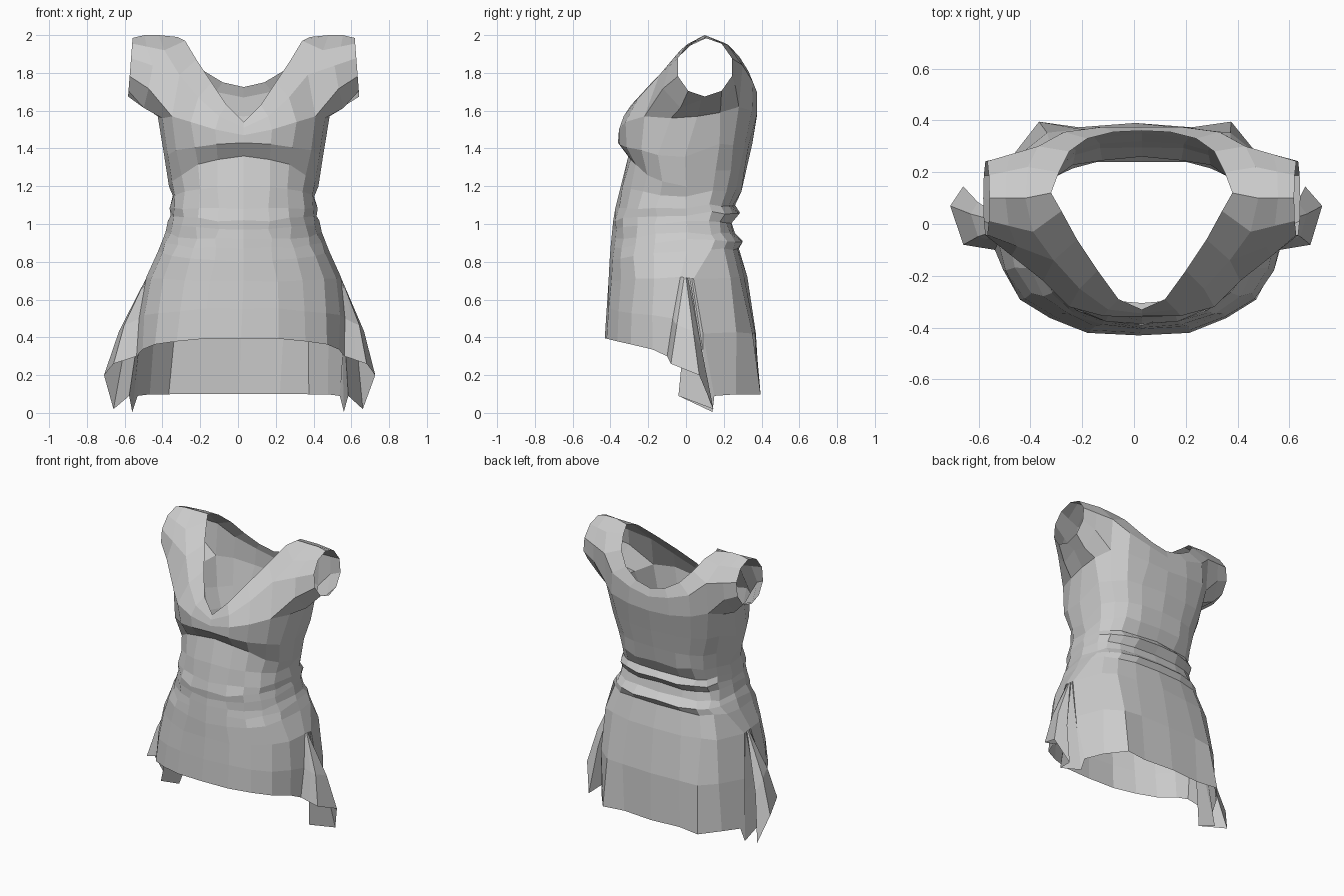
import bpy, bmesh, math, random
from mathutils import Vector

if "Cube" in bpy.data.objects:
    bpy.data.objects.remove(bpy.data.objects["Cube"])

random.seed(4)
N = 10  # columns from front centre to back centre on one half


def settle(p):
    # mirrored cloth leans slightly to +x above the hem
    return Vector((p[0] + 0.03 * min(1, p[2] / 0.7), p[1], p[2]))


def make(name, faces):
    # faces are given for the +x half and mirrored here
    bm = bmesh.new()
    for s in (1, -1):
        for f in faces:
            pts = [settle((s * p[0], p[1], p[2])) for p in f]
            bm.faces.new([bm.verts.new(p) for p in (pts if s > 0 else pts[::-1])])
    bmesh.ops.remove_doubles(bm, verts=bm.verts, dist=0.0005)
    bmesh.ops.recalc_face_normals(bm, faces=bm.faces)
    me = bpy.data.meshes.new(name)
    bm.to_mesh(me)
    bm.free()
    ob = bpy.data.objects.new(name, me)
    bpy.context.collection.objects.link(ob)
    return ob


def loft(rows, skip=lambda r, c: False, closed=False):
    out = []
    for r in range(len(rows) - 1):
        n = len(rows[r])
        for c in range(n if closed else n - 1):
            if not skip(r, c):
                d = (c + 1) % n
                out.append((rows[r][c], rows[r + 1][c], rows[r + 1][d], rows[r][d]))
    return out


def ring(zf, zs, zb, w, f, b, jit=0.008):
    # half outline: rounded front, squarer back
    pts = []
    for k in range(N + 1):
        t = math.pi * k / N
        s, c = abs(math.sin(t)), abs(math.cos(t))
        if k in (0, N):
            s = 0
        if k == 5:
            c = 0
        if k <= 5:
            bend = 1.8 if zf > 1.3 else 1.0  # the bust line arches
            p = [w * s ** 0.9, -f * c ** 0.75, zs + (zf - zs) * c ** bend]
        else:
            p = [w * s ** 0.75, b * c ** 0.6, zb]
        if 0 < k < N:
            p = [v + random.uniform(-jit, jit) for v in p]
        pts.append(Vector(p))
    return pts


# torso and skirt outlines: z front, z side, z back, half width, front depth, back depth
profile = [
    (1.43, 1.36, 1.42, .425, .36, .35),
    (1.36, 1.20, 1.29, .39, .305, .32),
    (1.20, 1.14, 1.18, .38, .345, .295),
    (1.08, 1.09, 1.10, .385, .375, .26),
    (1.02, 1.05, 1.06, .39, .385, .285),
    (.97, 1.01, 1.01, .395, .39, .24),
    (.92, .96, .95, .41, .395, .26),
    (.87, .92, .91, .43, .40, .30),
    (.80, .86, .87, .455, .405, .28),
    (.70, .72, .72, .51, .41, .325),
    (.55, .50, .42, .535, .42, .37),
    (.395, .30, .10, .545, .43, .39),
]
body = [ring(*p) for p in profile]

# slit edges at the sides, and pleats in the back hem
edges = [((.515, -.03, .72), (.515, .04, .71)),
         ((.545, -.07, .50), (.545, .09, .42)),
         ((.55, -.10, .30), (.535, .15, .09))]
for row, (fr, bk) in zip(body[9:], edges):
    row[5], row[6] = Vector(fr), Vector(bk)
for r, amount in ((10, .025), (11, .055)):
    body[r][8].y += amount
    body[r][7].y -= amount * .3

# upper cloth: neckline, shoulder line and armpit line, front centre to back centre
neck = [(0, -.33, 1.54), (.09, -.29, 1.63), (.17, -.18, 1.75), (.25, -.06, 1.87),
        (.31, .05, 1.97), (.35, .12, 1.99), (.32, .20, 1.96), (.28, .28, 1.89),
        (.21, .33, 1.81), (.11, .355, 1.75), (0, .36, 1.725)]
shoulder = [(0, -.345, 1.51), (.13, -.33, 1.57), (.24, -.25, 1.67), (.34, -.14, 1.79),
            (.42, -.03, 1.92), (.45, .10, 2.0), (.44, .22, 1.95), (.40, .30, 1.84),
            (.30, .355, 1.75), (.15, .375, 1.70), (0, .375, 1.67)]
armpit = [(0, -.355, 1.47), (.15, -.355, 1.50), (.28, -.32, 1.54), (.38, -.22, 1.57),
          (.43, -.08, 1.56), (.455, .06, 1.57), (.45, .18, 1.59), (.40, .28, 1.62),
          (.31, .35, 1.60), (.16, .375, 1.58), (0, .375, 1.57)]
neck, shoulder, armpit = ([Vector(p) for p in row] for row in (neck, shoulder, armpit))

# bodice with an open armhole on each side
make("bodice", loft([neck, shoulder, armpit, body[0]],
                    lambda r, c: r == 1 and 3 <= c < 7))

# short sleeves lofted from armhole to a round cuff
hole = shoulder[3:8] + armpit[7:2:-1]
cuff, mid = [], []
for i, p in enumerate(hole):
    a = math.radians(162 - 36 * i)
    q = Vector((.60 - .012 * math.sin(a), .10 + .15 * math.cos(a), 1.83 + .155 * math.sin(a)))
    cuff.append(q)
    m = p.lerp(q, 0.55)
    if i > 4:  # creases under the arm
        m += Vector((0, 0, .03 if i % 2 else -.025))
    elif i == 2:
        m.z += .008
    mid.append(m)
make("sleeves", loft([hole, mid, cuff], closed=True))

# torso down to the side slits, with gathered waist folds at the back
make("torso", loft(body[:10]))

# skirt panels, split at each side
make("skirt_panels", loft(body[9:], lambda r, c: c == 5))

# folded cloth flaps hanging in the side slits
a, b = body[9][5], body[9][6]
hem = [body[11][5], (.61, -.09, .28), (.67, -.08, .26), (.718, .07, .20),
       (.66, .145, .02), (.58, -.04, .09), (.56, .14, .005), body[11][6]]
hem = [Vector(p) for p in hem]
top = [a.lerp(b, i / 7) for i in range(8)]
middle = [t.lerp(h, .55) for t, h in zip(top, hem)]
for m in middle[1:5]:
    m.x += .022
middle[0], middle[7] = body[10][5], body[10][6]
make("side_flaps", loft([top, middle, hem]))
